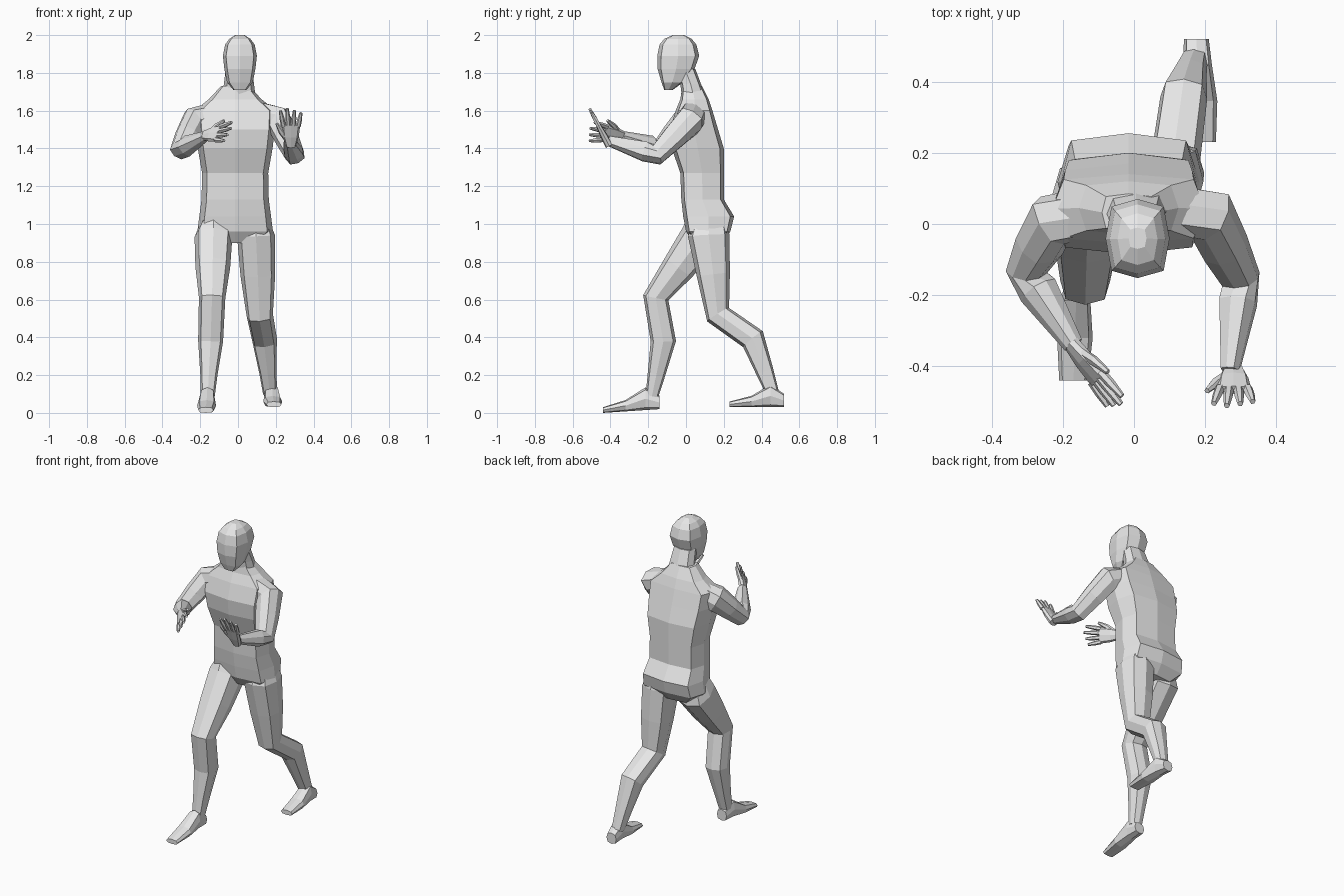
import bpy
import bmesh
import math
from mathutils import Vector

default_cube = bpy.data.objects.get("Cube")
if default_cube:
    bpy.data.objects.remove(default_cube, do_unlink=True)

grey = bpy.data.materials.new("plain_grey")
grey.use_nodes = True
grey.diffuse_color = (0.8, 0.8, 0.8, 1)
grey.node_tree.nodes["Principled BSDF"].inputs["Base Color"].default_value = grey.diffuse_color


def ring(center, u, v, sides=8, swell=1.1):
    """Cross-section spanned by two half axes; swell pushes the corners out."""
    points = []
    for k in range(sides):
        angle = math.tau * k / sides
        push = swell if sides == 8 and k % 2 else 1
        points.append(center + (u * math.cos(angle) + v * math.sin(angle)) * push)
    return points


def add_loft(bm, rings):
    """Skin a row of rings and close both ends."""
    loops = [[bm.verts.new(point) for point in points] for points in rings]
    for lower, upper in zip(loops, loops[1:]):
        for k in range(len(lower)):
            j = (k + 1) % len(lower)
            bm.faces.new((lower[k], lower[j], upper[j], upper[k]))
    bm.faces.new(loops[0])
    bm.faces.new(loops[-1])


def add_tube(bm, spots, widths, depths, side, sides=8):
    """Tube through the spots, with half widths measured along the side axis."""
    rings = []
    for i, (spot, width, depth) in enumerate(zip(spots, widths, depths)):
        ahead = spots[min(i + 1, len(spots) - 1)]
        behind = spots[max(i - 1, 0)]
        along = (ahead - behind).normalized()
        across = (side - along * side.dot(along)).normalized()
        rings.append(ring(spot, across * width, along.cross(across) * depth, sides))
    add_loft(bm, rings)


def finish(name, bm):
    bmesh.ops.recalc_face_normals(bm, faces=bm.faces)
    mesh = bpy.data.meshes.new(name)
    bm.to_mesh(mesh)
    bm.free()
    mesh.materials.append(grey)
    bpy.context.collection.objects.link(bpy.data.objects.new(name, mesh))


def level_part(name, middle, swell, levels):
    """Stack of level slices: height, half width, front y, back y."""
    rings = []
    for height, half_width, front, back in levels:
        center = Vector((middle, (front + back) / 2, height))
        half_depth = Vector((0, (back - front) / 2, 0))
        rings.append(ring(center, Vector((half_width, 0, 0)), half_depth, swell=swell))
    bm = bmesh.new()
    add_loft(bm, rings)
    finish(name, bm)


def leg(name, hip, knee, calf, ankle):
    """Leg whose tapered top end is buried in the pelvis."""
    hip, knee, calf, ankle = map(Vector, (hip, knee, calf, ankle))
    buried = hip + Vector((0, 0.01, 0.1))
    spots = [buried, hip, hip.lerp(knee, 0.5), knee, calf, calf.lerp(ankle, 0.6), ankle]
    widths = [0.06, 0.1, 0.092, 0.07, 0.066, 0.046, 0.037]
    depths = [0.08, 0.11, 0.088, 0.068, 0.067, 0.047, 0.034]
    bm = bmesh.new()
    add_tube(bm, spots, widths, depths, Vector((1, 0, 0)))
    finish(name, bm)


def foot(name, heel, toe):
    """Wedge from heel to toe, highest at the ankle."""
    heel, toe = Vector(heel), Vector(toe)
    rings = []
    for share, height, half_width in ((0, 0.07, 0.035), (0.25, 0.12, 0.04),
                                      (0.6, 0.06, 0.05), (1, 0.03, 0.04)):
        rise = Vector((0, 0, height / 2))
        rings.append(ring(heel.lerp(toe, share) + rise, Vector((half_width, 0, 0)), rise))
    bm = bmesh.new()
    add_loft(bm, rings)
    finish(name, bm)


def arm(name, shoulder, elbow, wrist):
    """Arm that starts inside the chest and bends at the elbow."""
    chest = Vector((0, 0.06, 1.61))
    shoulder, elbow, wrist = map(Vector, (shoulder, elbow, wrist))
    spots = [chest.lerp(shoulder, 0.4), shoulder, shoulder.lerp(elbow, 0.5),
             elbow, elbow.lerp(wrist, 0.25), wrist]
    girths = [0.07, 0.075, 0.064, 0.053, 0.052, 0.026]
    bm = bmesh.new()
    add_tube(bm, spots, girths, girths, (elbow - shoulder).cross(wrist - elbow))
    finish(name, bm)


def hand(name, wrist, direction, thumb_side):
    """Palm, four fanned fingers and a thumb."""
    start = Vector(wrist)
    d = Vector(direction).normalized()
    s = Vector(thumb_side)
    s = (s - d * s.dot(d)).normalized()
    bm = bmesh.new()
    palm = [start - d * 0.02, start + d * 0.04, start + d * 0.11]
    add_tube(bm, palm, [0.026, 0.042, 0.05], [0.02, 0.019, 0.013], s)
    taper = [0.014, 0.013, 0.008]
    for finger in range(4):
        spread = 1.5 - finger
        root = start + d * 0.1 + s * spread * 0.026
        length = 0.105 - 0.012 * abs(spread - 0.5)
        reach = (d + s * spread * 0.12).normalized() * length
        add_tube(bm, [root, root + reach / 2, root + reach], taper, taper, s, 6)
    root = start + d * 0.03 + s * 0.02
    thumb = [root, root + d * 0.035 + s * 0.03, root + d * 0.085 + s * 0.055]
    add_tube(bm, thumb, [0.022, 0.016, 0.008], taper, s, 6)
    finish(name, bm)


# Trunk, neck and head
level_part("torso", -0.015, 1.2, [
    (0.9, 0.13, 0.04, 0.19),
    (0.96, 0.2, 0, 0.235),
    (1.04, 0.19, -0.015, 0.255),
    (1.13, 0.178, -0.025, 0.2),
    (1.27, 0.175, -0.03, 0.2),
    (1.4, 0.198, -0.075, 0.2),
    (1.5, 0.21, -0.085, 0.17),
    (1.6, 0.215, -0.055, 0.14),
    (1.66, 0.14, -0.03, 0.12),
    (1.73, 0.075, -0.02, 0.085),
])
level_part("neck", 0.005, 1.1, [
    (1.66, 0.09, -0.02, 0.11),
    (1.74, 0.08, -0.03, 0.08),
    (1.82, 0.07, -0.06, 0.05),
])
level_part("head", 0.01, 1.15, [
    (1.71, 0.035, -0.115, -0.07),
    (1.75, 0.068, -0.13, -0.015),
    (1.82, 0.082, -0.15, 0.045),
    (1.89, 0.09, -0.152, 0.07),
    (1.95, 0.078, -0.14, 0.055),
    (1.98, 0.056, -0.115, 0.03),
    (2, 0.025, -0.07, -0.01),
])

# Right leg steps forward, left leg pushes off behind
leg("right_leg", hip=(-0.13, 0.08, 0.93), knee=(-0.137, -0.16, 0.61),
    calf=(-0.145, -0.12, 0.38), ankle=(-0.16, -0.18, 0.09))
leg("left_leg", hip=(0.095, 0.12, 0.94), knee=(0.115, 0.17, 0.52),
    calf=(0.14, 0.355, 0.39), ankle=(0.17, 0.46, 0.1))
foot("right_foot", heel=(-0.16, -0.14, 0.02), toe=(-0.17, -0.44, 0))
foot("left_foot", heel=(0.175, 0.52, 0.03), toe=(0.19, 0.23, 0.03))

# Raised arms with open hands
arm("left_arm", shoulder=(0.215, 0.02, 1.545), elbow=(0.3, -0.155, 1.365),
    wrist=(0.27, -0.41, 1.44))
arm("right_arm", shoulder=(-0.23, 0.01, 1.545), elbow=(-0.302, -0.135, 1.395),
    wrist=(-0.17, -0.34, 1.465))
hand("left_hand", wrist=(0.28, -0.415, 1.43), direction=(0, -0.1, 0.19), thumb_side=(-1, 0, 0))
hand("right_hand", wrist=(-0.165, -0.35, 1.47), direction=(0.12, -0.16, 0.02),
     thumb_side=(0.35, 0.2, 0.8))
